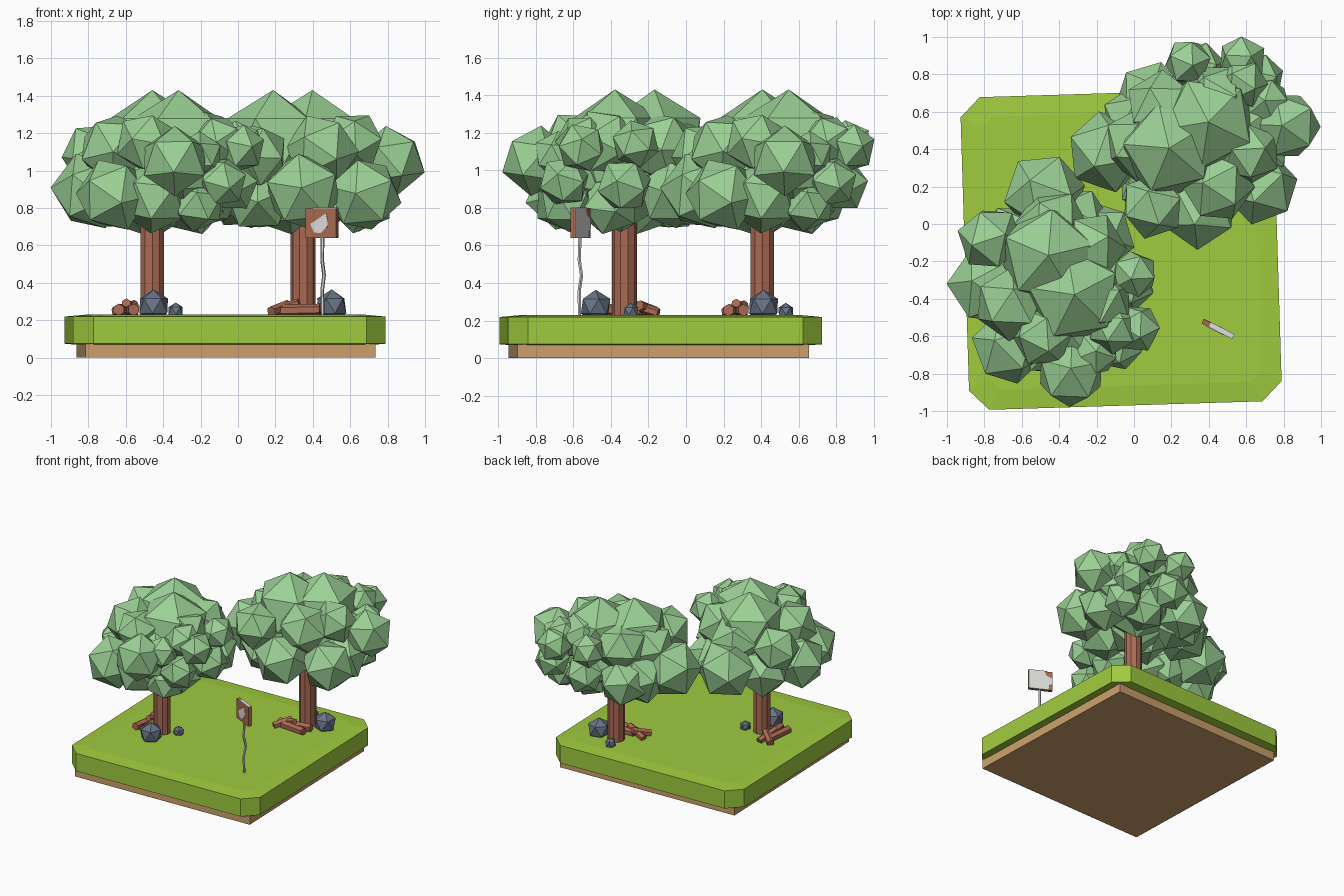
import bpy, bmesh, math, random
from mathutils import Matrix, Vector, Euler

if "Cube" in bpy.data.objects:
    bpy.data.objects.remove(bpy.data.objects["Cube"])

random.seed(4)

def mat(name, rgb):
    m = bpy.data.materials.new(name)
    lin = [((c / 255 + 0.055) / 1.055) ** 2.4 for c in rgb]
    m.diffuse_color = (*lin, 1)
    m.use_nodes = True
    m.node_tree.nodes["Principled BSDF"].inputs["Base Color"].default_value = m.diffuse_color
    return m

LEAF = mat("leaf_green", (155, 208, 149))
GRASS = mat("grass_green", (160, 203, 62))
SOIL = mat("soil_tan", (204, 161, 108))
WOOD = mat("wood_brown", (170, 106, 83))
ROCK = mat("rock_slate", (104, 116, 134))
PALE = mat("pale_grey", (222, 221, 220))

def finish(bm, name, material, matrix=Matrix()):
    bmesh.ops.recalc_face_normals(bm, faces=bm.faces)
    me = bpy.data.meshes.new(name)
    bm.to_mesh(me)
    bm.free()
    me.materials.append(material)
    ob = bpy.data.objects.new(name, me)
    ob.matrix_world = matrix
    bpy.context.collection.objects.link(ob)
    return ob

def loft(bm, rings):
    """Join rings of points with quads and cap both ends."""
    vs = [[bm.verts.new(p) for p in r] for r in rings]
    n = len(vs[0])
    for a, b in zip(vs, vs[1:]):
        for i in range(n):
            bm.faces.new((a[i], a[(i + 1) % n], b[(i + 1) % n], b[i]))
    bm.faces.new(vs[0][::-1])
    bm.faces.new(vs[-1])

def blob(bm, x, y, z, r, turn=True):
    rot = Euler([random.uniform(0, 6.28) for _ in range(3)] if turn
                else (0, 0, random.uniform(0, 6.28))).to_matrix().to_4x4()
    bmesh.ops.create_icosphere(bm, subdivisions=1, radius=r,
                               matrix=Matrix.Translation((x, y, z)) @ rot)

def stick(bm, a, b, r, sides=6):
    a, b = Vector(a), Vector(b)
    q = (b - a).to_track_quat('Z', 'Y').to_matrix().to_4x4()
    bmesh.ops.create_cone(bm, cap_ends=True, segments=sides, radius1=r, radius2=r,
                          depth=(b - a).length,
                          matrix=Matrix.Translation((a + b) / 2) @ q)

# ground: soil block and chamfered grass slab, turned slightly
tilt = Matrix.Rotation(math.radians(1.77), 4, 'Z')

def octagon(s, c, z):
    return [(x, y, z) for x, y in ((s, -s + c), (s, s - c), (s - c, s), (-s + c, s),
                                   (-s, s - c), (-s, -s + c), (-s + c, -s), (s - c, -s))]

bm = bmesh.new()
loft(bm, [octagon(0.74, 0.06, 0.066), octagon(0.836, 0.105, 0.074),
          octagon(0.836, 0.105, 0.219), octagon(0.73, 0.06, 0.229)])
finish(bm, "grass_slab", GRASS, Matrix.Translation((-0.069, -0.135, 0)) @ tilt)
bm = bmesh.new()
s = 0.776
loft(bm, [[(-s, -s, z), (s, -s, z), (s, s, z), (-s, s, z)] for z in (0, 0.072)])
finish(bm, "soil_base", SOIL, Matrix.Translation((-0.065, -0.145, 0)) @ tilt)

# leaf clumps relative to the trunk: x, y, z, radius
CLUMPS = [
    (0.12, -0.47, 1.05, 0.19), (-0.33, 0.0, 0.89, 0.215), (-0.31, 0.25, 1.08, 0.18),
    (-0.21, -0.33, 0.87, 0.205), (0.01, -0.30, 0.86, 0.20), (-0.02, 0.49, 0.93, 0.225),
    (-0.2, -0.1, 1.11, 0.2), (0.46, 0.06, 1.14, 0.13), (0.42, 0.0, 0.92, 0.15),
    (0.35, -0.23, 1.16, 0.14), (0.47, -0.23, 1.12, 0.135), (0.37, -0.32, 0.94, 0.14),
    (0.24, -0.3, 0.82, 0.15), (0.28, 0.26, 0.87, 0.19), (0.14, 0.32, 0.88, 0.21),
    (-0.18, 0.24, 0.86, 0.2), (0.22, 0.2, 1.12, 0.2), (0.22, -0.08, 0.82, 0.17),
    (0.27, -0.1, 1.15, 0.19), (-0.03, -0.27, 1.15, 0.17), (0.25, -0.36, 1.08, 0.13),
    (-0.1, 0.1, 0.87, 0.22), (0.02, 0.32, 1.08, 0.2), (0.15, -0.28, 0.98, 0.2)]
# larger upright clumps: two peaks and the core
BIG = [(0.0, 0.16, 1.155, 0.275), (0.14, -0.05, 1.155, 0.275), (0.06, -0.02, 0.97, 0.3)]

# trees with their rocks and logs; the second is the first turned a quarter
for side, x, y, turn in (("left", -0.458, -0.328, 0), ("right", 0.348, 0.406, 90)):
    random.seed(12)
    M = Matrix.Translation((x, y, 0)) @ Matrix.Rotation(math.radians(turn), 4, 'Z')
    bm = bmesh.new()
    stick(bm, (0, 0, 0.2), (0, 0, 0.98), 0.066, 10)
    finish(bm, side + "_trunk", WOOD, M)
    bm = bmesh.new()
    for c in CLUMPS:
        blob(bm, *c)
    for c in BIG:
        blob(bm, *c, turn=False)
    finish(bm, side + "_canopy", LEAF, M)
    bm = bmesh.new()
    blob(bm, 0.007, -0.153, 0.276, 0.088, False)
    blob(bm, 0.125, 0.035, 0.25, 0.044, False)
    finish(bm, side + "_rocks", ROCK, M)
    bm = bmesh.new()
    for a, b, r in (((-0.18, -0.09, 0.256), (-0.15, 0.13, 0.25), 0.032),
                    ((-0.1, -0.1, 0.256), (-0.12, 0.08, 0.252), 0.032),
                    ((-0.2, 0.17, 0.245), (-0.09, 0.08, 0.28), 0.029),
                    ((-0.1, 0.18, 0.24), (-0.14, 0.02, 0.29), 0.027)):
        stick(bm, a, b, r)
    finish(bm, side + "_logs", WOOD, M)

# sign post: a crooked thin pole
bm = bmesh.new()
path = [(0.453, -0.567, 0.22), (0.45, -0.568, 0.36), (0.46, -0.556, 0.44),
        (0.45, -0.568, 0.52), (0.453, -0.563, 0.7)]
loft(bm, [[(px + 0.01 * math.cos(k * math.pi / 3), py + 0.01 * math.sin(k * math.pi / 3), pz)
           for k in range(6)] for px, py, pz in path])
finish(bm, "sign_post", PALE)

# sign board: brown slab, pale splash in front, pale worn back and top edge
S = Matrix.Translation((0.449, -0.561, 0.72)) @ Matrix.Rotation(math.radians(-27), 4, 'Z')

def plate(name, outline, y0, y1, material):
    bm = bmesh.new()
    loft(bm, [[(px, yy, pz) for px, pz in outline] for yy in (y0, y1)])
    finish(bm, name, material, S)

plate("sign_board", [(-0.092, -0.08), (0.092, -0.08), (0.092, 0.078), (-0.092, 0.078)],
      -0.014, 0.012, WOOD)
plate("sign_splash", [(-0.062, -0.005), (-0.04, -0.052), (0.0, -0.054), (0.04, -0.02),
                      (0.042, 0.012), (0.032, 0.052), (0.008, 0.036), (-0.03, 0.012)],
      -0.017, -0.013, PALE)
plate("sign_back", [(-0.06, -0.08), (0.092, -0.08), (0.092, 0.078), (-0.03, 0.078),
                    (-0.045, 0.04), (-0.092, 0.02), (-0.092, -0.03), (-0.065, -0.04)],
      0.011, 0.015, PALE)
plate("sign_top_edge", [(-0.05, 0.077), (0.092, 0.077), (0.092, 0.081), (-0.05, 0.081)],
      -0.014, 0.015, PALE)
